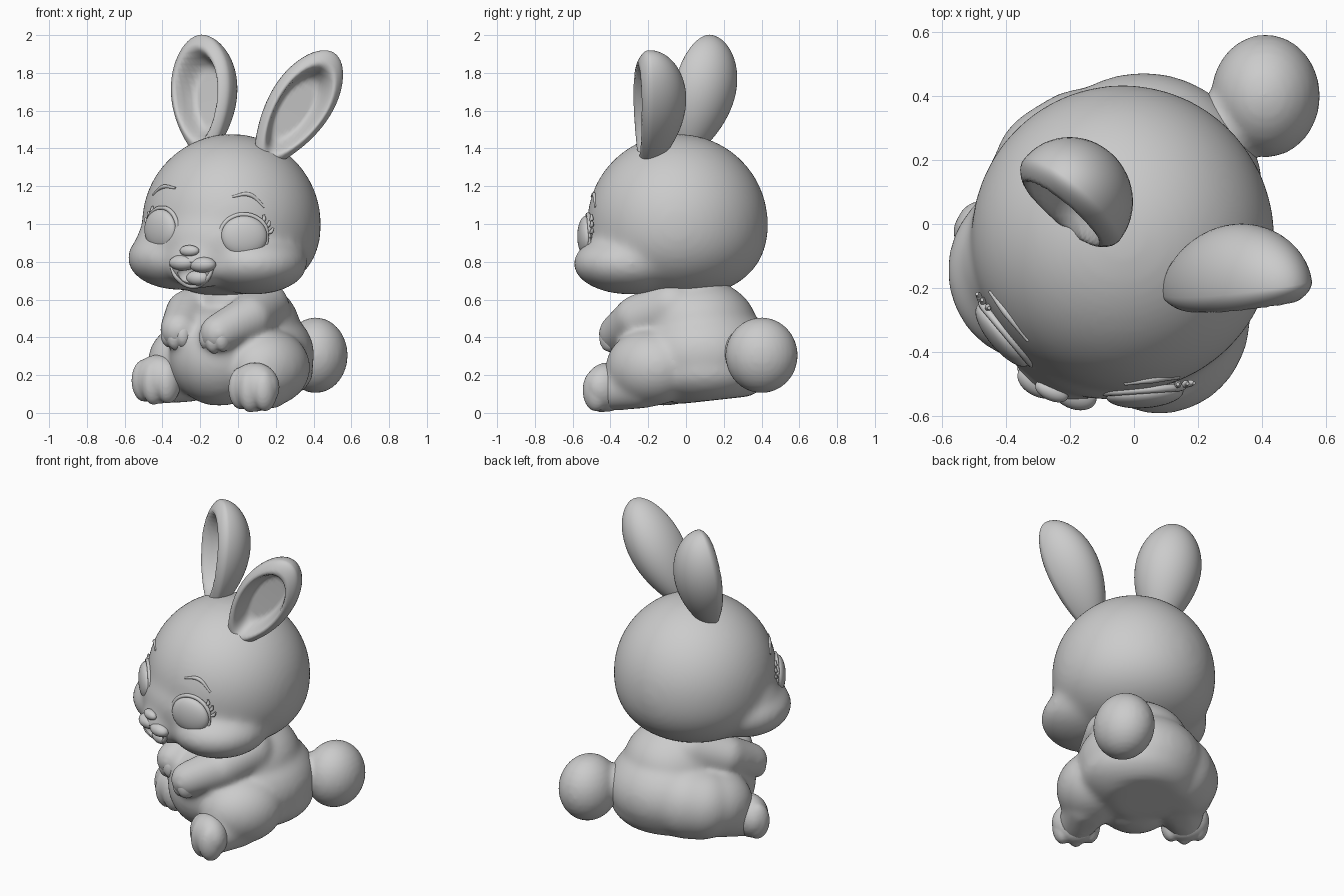
import bpy, bmesh, math
from math import radians, sqrt
from mathutils import Vector, Matrix

if "Cube" in bpy.data.objects:
    bpy.data.objects.remove(bpy.data.objects["Cube"])

clay = bpy.data.materials.new("grey_clay")
clay.use_nodes = True
clay.diffuse_color = (0.6, 0.6, 0.6, 1)
clay.node_tree.nodes["Principled BSDF"].inputs["Base Color"].default_value = (0.6, 0.6, 0.6, 1)


def ball(bm, centre, radii, rot=Matrix(), seg=32):
    m = Matrix.Translation(centre) @ rot.to_4x4() @ Matrix.Diagonal((*radii, 1))
    return bmesh.ops.create_uvsphere(bm, u_segments=seg, v_segments=seg // 2, radius=1, matrix=m)["verts"]


def limb(bm, a, b, ra, rb):
    for i in range(7):
        t = i / 6
        r = ra + (rb - ra) * t
        ball(bm, Vector(a).lerp(Vector(b), t), (r, r, r))


def finish(bm, name):
    bmesh.ops.recalc_face_normals(bm, faces=bm.faces)
    me = bpy.data.meshes.new(name)
    bm.to_mesh(me)
    bm.free()
    me.materials.append(clay)
    me.shade_smooth()
    ob = bpy.data.objects.new(name, me)
    bpy.context.collection.objects.link(ob)
    return ob


def fuse(ob, voxel, rounds):
    mod = ob.modifiers.new("fuse", "REMESH")
    mod.mode, mod.voxel_size, mod.use_smooth_shade = "VOXEL", voxel, True
    mod = ob.modifiers.new("soften", "SMOOTH")
    mod.factor, mod.iterations = 0.5, rounds


def ground(y):
    return 0.11 * (y + 0.46)


# Body: turned to the side, resting on a slightly sloping underside
turn = Matrix.Rotation(radians(-36), 3, "Z")


def place(side, x, y, h):
    p = turn @ Vector((side * x, y, 0))
    return Vector((p.x, p.y, ground(p.y) + h))


bm = bmesh.new()
ball(bm, (0.03, 0.095, 0.31), (0.375, 0.38, 0.29))
ball(bm, (0.04, 0.1, 0.22), (0.36, 0.345, 0.19))
ball(bm, (0.03, 0.07, 0.45), (0.3, 0.31, 0.26))
ball(bm, (0.0, 0.02, 0.56), (0.23, 0.23, 0.25))
ball(bm, (-0.1, -0.11, 0.3), (0.265, 0.265, 0.265))
limb(bm, (-0.15, 0.2, 0.29), (-0.225, 0.165, 0.28), 0.225, 0.215)
for s in (-1, 1):
    ball(bm, place(s, 0.255 - 0.015 * s, -0.06, 0.21), (0.21, 0.25, 0.205), turn)
    limb(bm, place(s, 0.265, -0.1, 0.13), place(s, 0.312, -0.26, 0.115), 0.14, 0.11)
    limb(bm, place(s, 0.15, 0.02, 0.52), place(s, 0.2, -0.17, 0.48), 0.14, 0.125)
    limb(bm, place(s, 0.2, -0.17, 0.48), place(s, 0.13, -0.35, 0.41), 0.125, 0.105)
for v in bm.verts:
    v.co.z = max(v.co.z, ground(v.co.y))
fuse(finish(bm, "body"), 0.014, 30)

# Paws: creased by lobes that stay only lightly softened
bm = bmesh.new()
for s in (-1, 1):
    ball(bm, place(s, 0.317, -0.285, 0.132), (0.143, 0.105, 0.13), turn)
    for k in (-1, 0, 1):
        ball(bm, place(s, 0.317 + 0.078 * k, -0.322 + 0.02 * abs(k), 0.122),
             (0.062, 0.075, 0.122 - 0.01 * abs(k)), turn)
        ball(bm, place(s, 0.125 + 0.05 * k, -0.385 + 0.01 * abs(k), 0.375 + 0.012 * abs(k)),
             (0.042, 0.058, 0.07), turn)
for v in bm.verts:
    v.co.z = max(v.co.z, ground(v.co.y))
fuse(finish(bm, "paws"), 0.009, 5)

# Tail
bm = bmesh.new()
ball(bm, (0.411, 0.4, 0.305), (0.17, 0.192, 0.2))
limb(bm, (0.27, 0.27, 0.32), (0.37, 0.37, 0.31), 0.12, 0.13)
fuse(finish(bm, "tail"), 0.014, 5)

# Head: flattened below, with full low cheeks and a muzzle
face = Matrix.Rotation(radians(-24), 3, "Z")
bm = bmesh.new()
for v in ball(bm, (-0.035, -0.045, 1.0), (0.475, 0.48, 0.478), seg=64):
    drop = (1 - v.co.z) / 0.478
    if 0 < drop < 0.999:
        wide = (1 - drop ** 2.3) ** (1 / 2.3) / sqrt(1 - drop * drop)
        v.co.x = -0.035 + (v.co.x + 0.035) * wide
        v.co.y = -0.045 + (v.co.y + 0.045) * wide
    if drop > 0:
        v.co.z = 1 - drop * 0.388
ball(bm, (-0.31, -0.145, 0.82), (0.278, 0.29, 0.17))
ball(bm, (-0.29, -0.12, 0.9), (0.25, 0.23, 0.2))
ball(bm, (0.08, -0.29, 0.79), (0.29, 0.31, 0.165))
ball(bm, (-0.17, -0.34, 0.9), (0.3, 0.19, 0.22), face)
ball(bm, (-0.21, -0.4, 0.785), (0.17, 0.16, 0.13), face)
head = finish(bm, "head")
fuse(head, 0.016, 45)
bpy.context.view_layer.update()
skin = head.evaluated_get(bpy.context.evaluated_depsgraph_get())


def on_face(x, z):
    hit, p, n, _ = skin.ray_cast(Vector((x, -2, z)), Vector((0, 1, 0)))
    return p.copy() if hit else Vector((x, -0.25, z))


def tube(name, pts, thick):
    cu = bpy.data.curves.new(name, "CURVE")
    cu.dimensions, cu.bevel_depth, cu.bevel_resolution = "3D", thick, 3
    cu.use_fill_caps = True
    sp = cu.splines.new("BEZIER")
    sp.bezier_points.add(len(pts) - 1)
    for i, (bp, p) in enumerate(zip(sp.bezier_points, pts)):
        bp.co = p
        bp.radius = 0.5 if i in (0, len(pts) - 1) else 1
        bp.handle_left_type = bp.handle_right_type = "AUTO"
    cu.materials.append(clay)
    ob = bpy.data.objects.new(name, cu)
    bpy.context.collection.objects.link(ob)


# Eyes with rims and lashes
for name, s, c, yaw in (("right", -1, (-0.41, -0.348, 0.97), -50), ("left", 1, (0.033, -0.53, 0.935), 4)):
    rot = Matrix.Rotation(radians(yaw), 3, "Z") @ Matrix.Rotation(radians(3), 3, "Y")
    c = Vector(c)
    bm = bmesh.new()
    ball(bm, c, (0.122, 0.045, 0.108), rot, 40)
    finish(bm, name + "_eye")

    def rim(angle, size=1.0, lift=0.0):
        a = radians(angle)
        return c + rot @ Vector((s * 0.127 * size * math.cos(a), 0.012 - lift, 0.115 * size * math.sin(a)))

    tube(name + "_eye_rim", [rim(a) for a in range(0, 361, 30)], 0.012)
    for k, a in enumerate((12, 28, 44)):
        tube(f"{name}_lash_{k + 1}", [rim(a), rim(a + 2, 1.15, -0.01), rim(a + 9, 1.3, -0.01)], 0.011)

# Eyebrows
for name, pts in (("right", ((-0.45, 1.155), (-0.4, 1.195), (-0.33, 1.19))),
                  ("left", ((-0.03, 1.145), (0.06, 1.155), (0.14, 1.09)))):
    tube(name + "_eyebrow", [on_face(*p) for p in pts], 0.012)


# Nose, muzzle pads and smiling mouth
def face_blob(name, x, z, radii, sink):
    bm = bmesh.new()
    ball(bm, on_face(x, z) + face @ Vector((0, sink, 0)), radii, face)
    return finish(bm, name)


face_blob("nose", -0.257, 0.858, (0.055, 0.03, 0.03), 0)
face_blob("muzzle_pad_right", -0.305, 0.795, (0.075, 0.05, 0.042), 0.03)
face_blob("muzzle_pad_left", -0.2, 0.785, (0.075, 0.05, 0.042), 0.03)
face_blob("tongue", -0.228, 0.715, (0.065, 0.04, 0.04), 0.04)
tube("lower_lip", [on_face(x, z) for x, z in
                   ((-0.36, 0.79), (-0.325, 0.72), (-0.245, 0.672), (-0.165, 0.71), (-0.13, 0.775))], 0.014)
cutter = face_blob("mouth_cutter", -0.243, 0.735, (0.09, 0.06, 0.062), 0)
cutter.hide_render = True
cutter.hide_set(True)
cut = head.modifiers.new("mouth", "BOOLEAN")
cut.operation, cut.object = "DIFFERENCE", cutter


# Ears: teardrops with a hollow front
def ear(name, base, tip, facing, width, depth):
    base, tip = Vector(base), Vector(tip)
    axis = (tip - base).normalized()
    side = axis.cross(-Vector(facing)).normalized() * -1
    back = axis.cross(side)
    bm = bmesh.new()
    for v in ball(bm, (0, 0, 0), (1, 1, 1), seg=64):
        x, y, z = v.co
        r = min(1, sqrt(x * x + z * z))
        if y < 0:
            t = min(1, max(0, (0.8 - r) / 0.32))
            t = t * t * (3 - 2 * t)
            y = -0.45 * sqrt(1 - r * r) * (1 - t) + 0.38 * t
        taper = 0.95 + 0.19 * z - 0.14 * z * z
        v.co = ((base + tip) / 2 + axis * z * (tip - base).length / 2
                + side * x * width * taper + back * y * depth * taper)
    finish(bm, name)


ear("right_ear", (-0.18, -0.01, 1.35), (-0.205, 0.14, 2.0), (-0.6, -0.8, 0), 0.2, 0.195)
ear("left_ear", (0.11, -0.215, 1.3), (0.51, -0.19, 1.905), (0.2, -0.98, 0), 0.172, 0.21)
